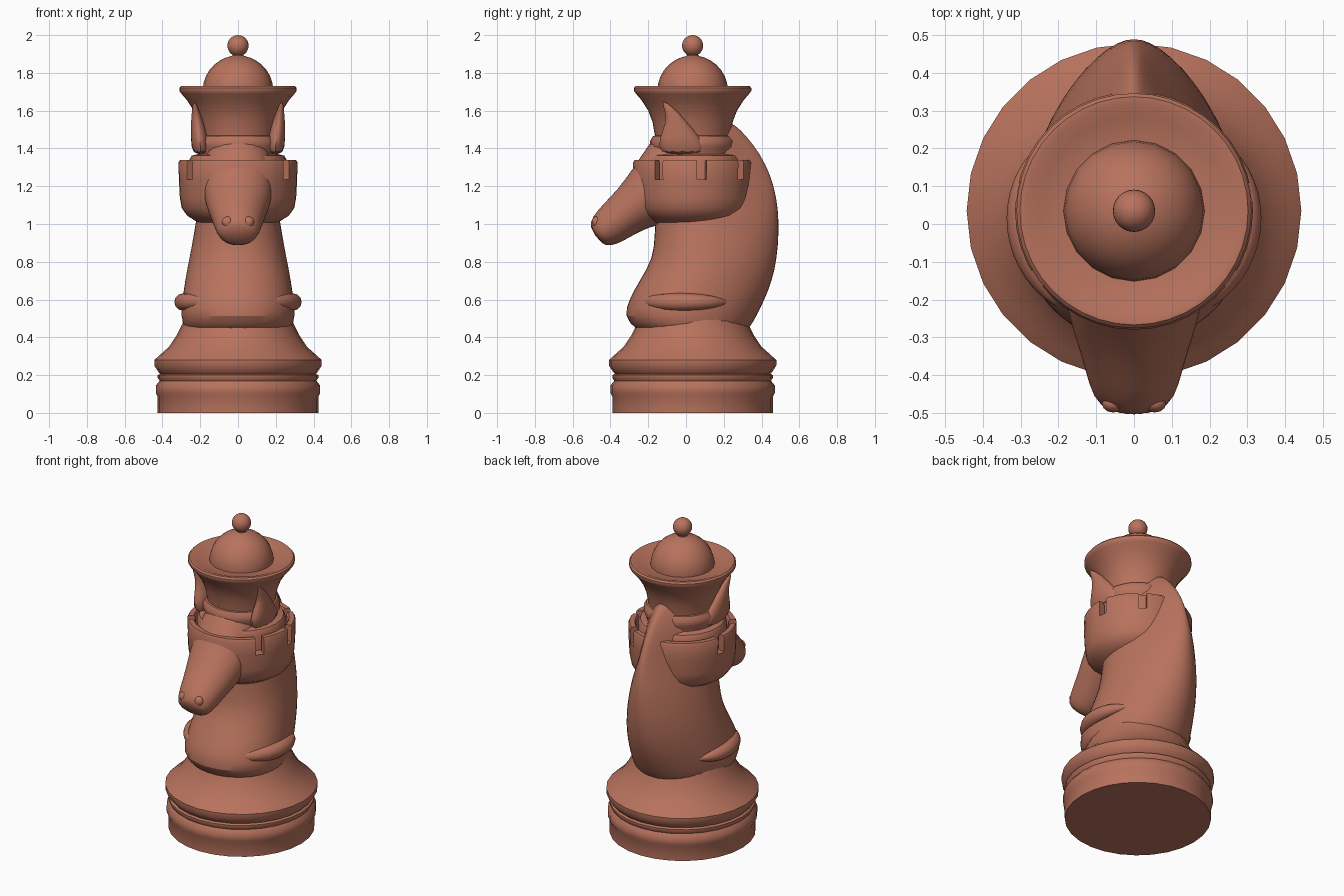
import bpy, bmesh, math
from mathutils import Vector

if "Cube" in bpy.data.objects:
    bpy.data.objects.remove(bpy.data.objects["Cube"], do_unlink=True)

clay = bpy.data.materials.new("terracotta")
clay.use_nodes = True
clay.diffuse_color = (0.48, 0.17, 0.11, 1)
clay.node_tree.nodes["Principled BSDF"].inputs["Base Color"].default_value = clay.diffuse_color
AXIS = 0.035  # y of the turned parts' axis


def finish(obj, angle=40):
    obj.data.materials.append(clay)
    bpy.ops.object.select_all(action='DESELECT')
    obj.select_set(True)
    bpy.context.view_layer.objects.active = obj
    bpy.ops.object.shade_smooth_by_angle(angle=math.radians(angle))
    return obj


def skin(name, rings, subdiv=0, angle=40):
    """Skin a list of equal rings of points and cap both ends."""
    bm = bmesh.new()
    loops = [[bm.verts.new(p) for p in ring] for ring in rings]
    n = len(loops[0])
    for a, b in zip(loops, loops[1:]):
        for i in range(n):
            j = (i + 1) % n
            bm.faces.new((a[i], a[j], b[j], b[i]))
    bm.faces.new(loops[0])
    bm.faces.new(loops[-1])
    bmesh.ops.recalc_face_normals(bm, faces=bm.faces)
    mesh = bpy.data.meshes.new(name)
    bm.to_mesh(mesh)
    bm.free()
    obj = bpy.data.objects.new(name, mesh)
    bpy.context.collection.objects.link(obj)
    finish(obj, angle)
    if subdiv:
        mod = obj.modifiers.new("smooth", 'SUBSURF')
        mod.levels = mod.render_levels = subdiv
    return obj


def lathe(name, profile, sides=28, angle=40):
    turns = [math.tau * i / sides for i in range(sides)]
    return skin(name, [[(r * math.cos(t), AXIS + r * math.sin(t), z) for t in turns]
                       for r, z in profile], angle=angle)


def oval(front, back, width, pinch=0, x=0, sides=24):
    """Ring between two (y, z) points; pinch narrows it towards the back."""
    pts = []
    turns = [math.tau * i / sides for i in range(sides)]
    shape = [math.sin(t) * (1 - pinch * (1 - math.cos(t)) / 2) for t in turns]
    scale = width / max(shape)
    for t, s in zip(turns, shape):
        u = (1 - math.cos(t)) / 2
        pts.append((x + s * scale, front[0] + (back[0] - front[0]) * u,
                    front[1] + (back[1] - front[1]) * u))
    return pts


def ball(name, radius, place, scale=(1, 1, 1), segments=24):
    bpy.ops.mesh.primitive_uv_sphere_add(segments=segments, ring_count=14, radius=radius, location=place)
    obj = bpy.context.object
    obj.name, obj.scale = name, scale
    return finish(obj)


# Turned foot
lathe("base", [(.425, 0), (.425, .085), (.435, .105), (.435, .145), (.415, .17), (.425, .185),
               (.425, .2), (.412, .207), (.42, .215), (.443, .25), (.443, .28), (.41, .31),
               (.365, .35), (.325, .41), (.295, .47), (.27, .55)])

# Neck and mane: height, front y, back y, half width, pinch
body = [(.42, -.22, .29, .25, .1), (.44, -.265, .335, .285, .15), (.51, -.335, .375, .305, .2),
        (.60, -.305, .42, .295, .25), (.70, -.25, .46, .282, .3), (.82, -.175, .485, .26, .35),
        (.95, -.17, .495, .235, .4), (1.08, -.16, .492, .215, .55), (1.2, -.15, .47, .2, .75),
        (1.32, -.13, .425, .19, .8), (1.42, -.12, .36, .18, .8), (1.5, -.1, .29, .15, .75),
        (1.55, -.08, .23, .1, .6)]
skin("neck_and_mane", [oval((f, z), (b, z), w, p) for z, f, b, w, p in body], 1, 60)

# Head: upper (y, z), lower (y, z), half width
head = [((0, 1.58), (.1, 1.05), .17), ((-.12, 1.52), (0, 1.02), .19),
        ((-.2, 1.42), (-.1, 1.0), .187), ((-.28, 1.295), (-.19, .985), .178),
        ((-.36, 1.185), (-.27, .945), .15), ((-.44, 1.105), (-.34, .905), .128),
        ((-.495, 1.04), (-.40, .88), .112), ((-.515, .985), (-.45, .895), .08)]
skin("head", [oval(*h) for h in head], 1, 60)

# Ears, nostrils and collar straps on both sides
ear = [(1.36, -.16, .13, .05, .195), (1.46, -.145, .08, .05, .203), (1.54, -.105, .005, .035, .215),
       (1.6, -.115, -.045, .02, .225), (1.65, -.128, -.112, .006, .232)]
for side, word in ((1, "left"), (-1, "right")):
    skin(word + "_ear", [oval((f, z), (b, z), w, 0, side * x, 12) for z, f, b, w, x in ear], 1, 60)
    ball(word + "_nostril", .03, (side * .055, -.475, 1.01), (1, .8, 1), 12)
    strap = []
    steps = 18
    for i in range(steps + 1):
        u = i / steps
        a = math.radians(-66 + 104 * u)
        out = Vector((side * math.cos(a), math.sin(a), 0))
        centre = out * .292 + Vector((0, .03, .587))
        size = .047 * max(.08, math.sin(math.pi * u)) ** .5
        strap.append([centre + out * size * math.cos(t) + Vector((0, 0, size * math.sin(t)))
                      for t in (math.tau * k / 12 for k in range(12))])
    skin(word + "_collar_strap", strap)

# Castle tower around the head
tower = lathe("tower", [(.17, 1.0), (.215, 1.01), (.27, 1.045), (.298, 1.085), (.308, 1.14),
                        (.313, 1.235), (.315, 1.325), (.308, 1.338), (.278, 1.338), (.27, 1.325),
                        (.27, 1.235), (.15, 1.235)], 40, 35)
bm = bmesh.new()
for side in (1, -1):
    for deg in (-35, 9, 55):
        a = math.radians(deg)
        made = bmesh.ops.create_cube(bm, size=1)["verts"]
        for v in made:
            p = Vector((.3 + v.co.x * .1, v.co.y * .05, 1.305 + v.co.z * .14))
            v.co = (side * (p.x * math.cos(a) - p.y * math.sin(a)),
                    AXIS + p.x * math.sin(a) + p.y * math.cos(a), p.z)
bmesh.ops.recalc_face_normals(bm, faces=bm.faces)
mesh = bpy.data.meshes.new("notch_cutter")
bm.to_mesh(mesh)
bm.free()
cutter = bpy.data.objects.new("notch_cutter", mesh)
bpy.context.collection.objects.link(cutter)
cut = tower.modifiers.new("notches", 'BOOLEAN')
cut.operation, cut.solver, cut.object = 'DIFFERENCE', 'EXACT', cutter
bpy.context.view_layer.objects.active = tower
bpy.ops.object.modifier_apply(modifier=cut.name)
bpy.data.objects.remove(cutter, do_unlink=True)

# Turned core, flared crown, dome and finial
lathe("tower_core", [(.2, 1.2), (.255, 1.22), (.258, 1.34), (.245, 1.362), (.21, 1.37),
                     (.212, 1.385), (.225, 1.41), (.225, 1.44), (.21, 1.465), (.19, 1.47)])
lathe("crown", [(.19, 1.4), (.2, 1.47), (.212, 1.54), (.235, 1.6), (.27, 1.655), (.3, 1.69),
                (.311, 1.705), (.311, 1.72), (.302, 1.73), (.285, 1.73), (.25, 1.715), (.17, 1.705)], 40)
dome = [(.187 * math.cos(a), 1.705 + .187 * math.sin(a))
        for a in (math.radians(d) for d in (-10, 0, 12, 24, 36, 48, 60, 70, 78))]
lathe("dome", dome + [(.03, 1.892), (.028, 1.92)], 20)
ball("finial", .056, (0, AXIS, 1.944))
